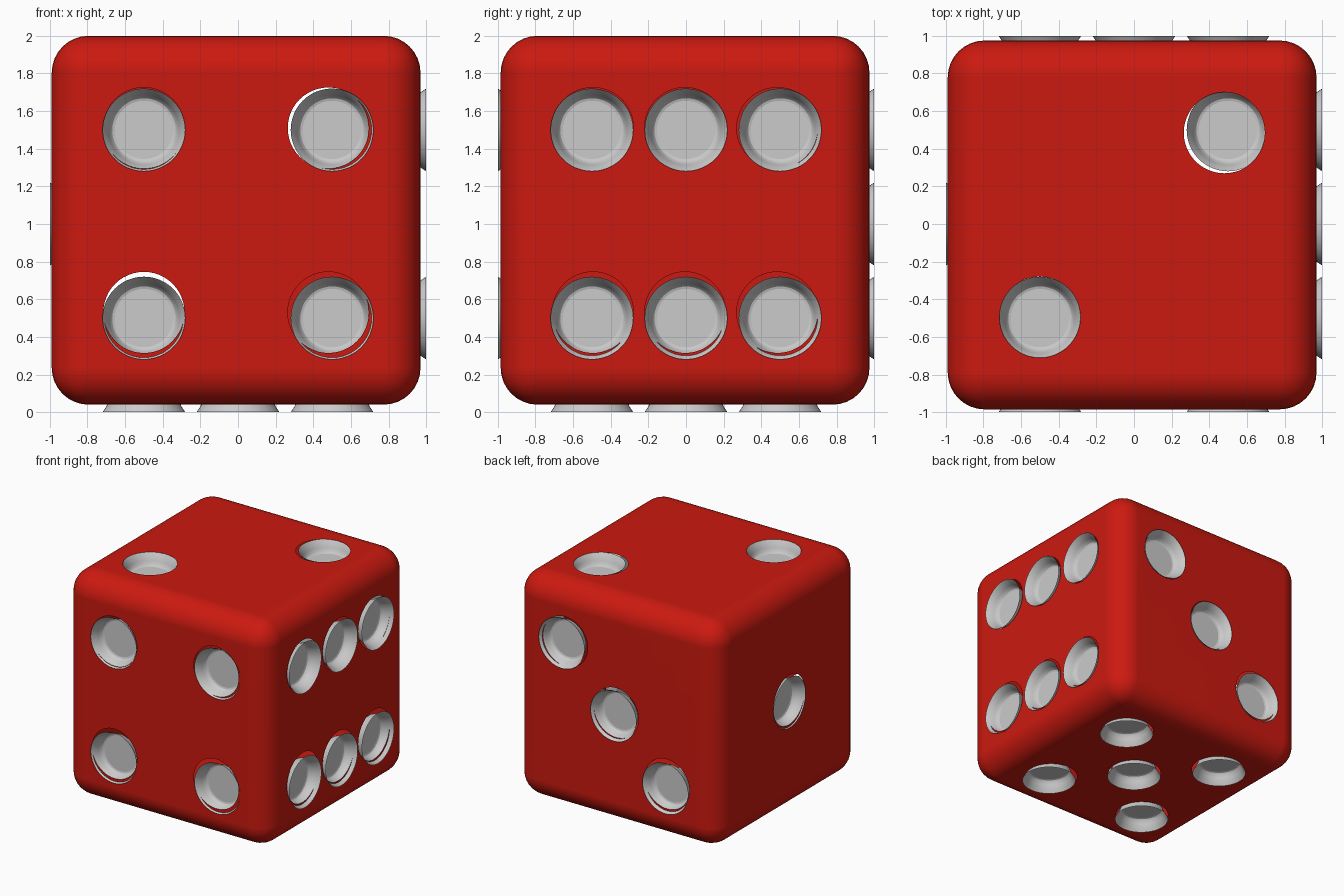
import bpy, bmesh
from math import cos, sin, tau
from mathutils import Vector, Matrix

if "Cube" in bpy.data.objects:
    bpy.data.objects.remove(bpy.data.objects["Cube"])

H = 0.5
# pip positions on a cube of half-size 1, grouped by outward face direction
faces = {
    (0, 0, 1): [(H, H, 1), (-H, -H, 1)],
    (0, -1, 0): [(x, -1, z) for x in (-H, H) for z in (-H, H)],
    (1, 0, 0): [(1, y, z) for y in (-H, 0, H) for z in (-H, H)],
    (0, 1, 0): [(k, 1, k) for k in (-H, 0, H)],
    (-1, 0, 0): [(-1, 0, 0)],
    (0, 0, -1): [(0, 0, -1)] + [(x, y, -1) for x in (-H, H) for y in (-H, H)],
}
SEG, PIP_R = 48, 0.22


def frames():
    """Placement matrix of every pip, local z pointing outwards."""
    for n, spots in faces.items():
        rot = Vector(n).to_track_quat('Z', 'Y').to_matrix().to_4x4()
        for p in spots:
            yield Matrix.Translation(p) @ rot


def add_object(name, mesh):
    ob = bpy.data.objects.new(name, mesh)
    bpy.context.collection.objects.link(ob)
    return ob


def activate(ob):
    bpy.ops.object.select_all(action='DESELECT')
    ob.select_set(True)
    bpy.context.view_layer.objects.active = ob


# die body: rounded cube
bm = bmesh.new()
bmesh.ops.create_cube(bm, size=2)
bmesh.ops.bevel(bm, geom=bm.edges[:], offset=0.2, segments=8, profile=0.5,
                affect='EDGES')
mesh = bpy.data.meshes.new("die_body")
bm.to_mesh(mesh)
bm.free()
body = add_object("die_body", mesh)

# round cutters, one at each pip
bm = bmesh.new()
for m in frames():
    bmesh.ops.create_cone(bm, cap_ends=True, segments=SEG, radius1=PIP_R,
                          radius2=PIP_R, depth=0.44, matrix=m)
mesh = bpy.data.meshes.new("hole_cutter")
bm.to_mesh(mesh)
bm.free()
cutter = add_object("hole_cutter", mesh)
cutter.hide_render = True

activate(body)
mod = body.modifiers.new("holes", 'BOOLEAN')
mod.operation = 'DIFFERENCE'
mod.solver = 'EXACT'
mod.object = cutter
bpy.ops.object.modifier_apply(modifier=mod.name)
bpy.data.objects.remove(cutter)

# open the pockets so the body is a thin shell with round holes
bm = bmesh.new()
bm.from_mesh(body.data)
inner = [f for f in bm.faces
         if max(abs(c) for c in f.calc_center_median()) < 0.905]
bmesh.ops.delete(bm, geom=inner, context='FACES')
bm.to_mesh(body.data)
bm.free()

# the shell is slightly smaller than the pip layout
body.data.transform(Matrix.Translation((-0.01, -0.005, 1.02)) @ Matrix.Scale(0.98, 4))
activate(body)
bpy.ops.object.shade_smooth_by_angle()
body.modifiers.new("flat_sides", 'WEIGHTED_NORMAL').keep_sharp = True
red = bpy.data.materials.new("red")
red.diffuse_color = (0.6, 0.01, 0.005, 1)
red.use_nodes = True
red.node_tree.nodes["Principled BSDF"].inputs["Base Color"].default_value = red.diffuse_color
body.data.materials.append(red)

# pip cup: open dish with flared wall, rounded foot and flat floor
profile = [(0.22, 0), (0.2, -0.03), (0.187, -0.06), (0.178, -0.085),
           (0.168, -0.096), (0.155, -0.1)]
bm = bmesh.new()
rings = [[bm.verts.new((r * cos(tau * i / SEG), r * sin(tau * i / SEG), z))
          for i in range(SEG)] for r, z in profile]
for a, b in zip(rings, rings[1:]):
    for i in range(SEG):
        j = (i + 1) % SEG
        bm.faces.new((a[j], a[i], b[i], b[j]))
bm.faces.new(rings[-1])
cup = bpy.data.meshes.new("pip_cup")
bm.to_mesh(cup)
bm.free()

for k, m in enumerate(frames()):
    ob = add_object(f"pip_cup_{k + 1}", cup)
    ob.matrix_world = Matrix.Translation((0, 0, 1)) @ m
activate(ob)
bpy.ops.object.shade_smooth_by_angle()
